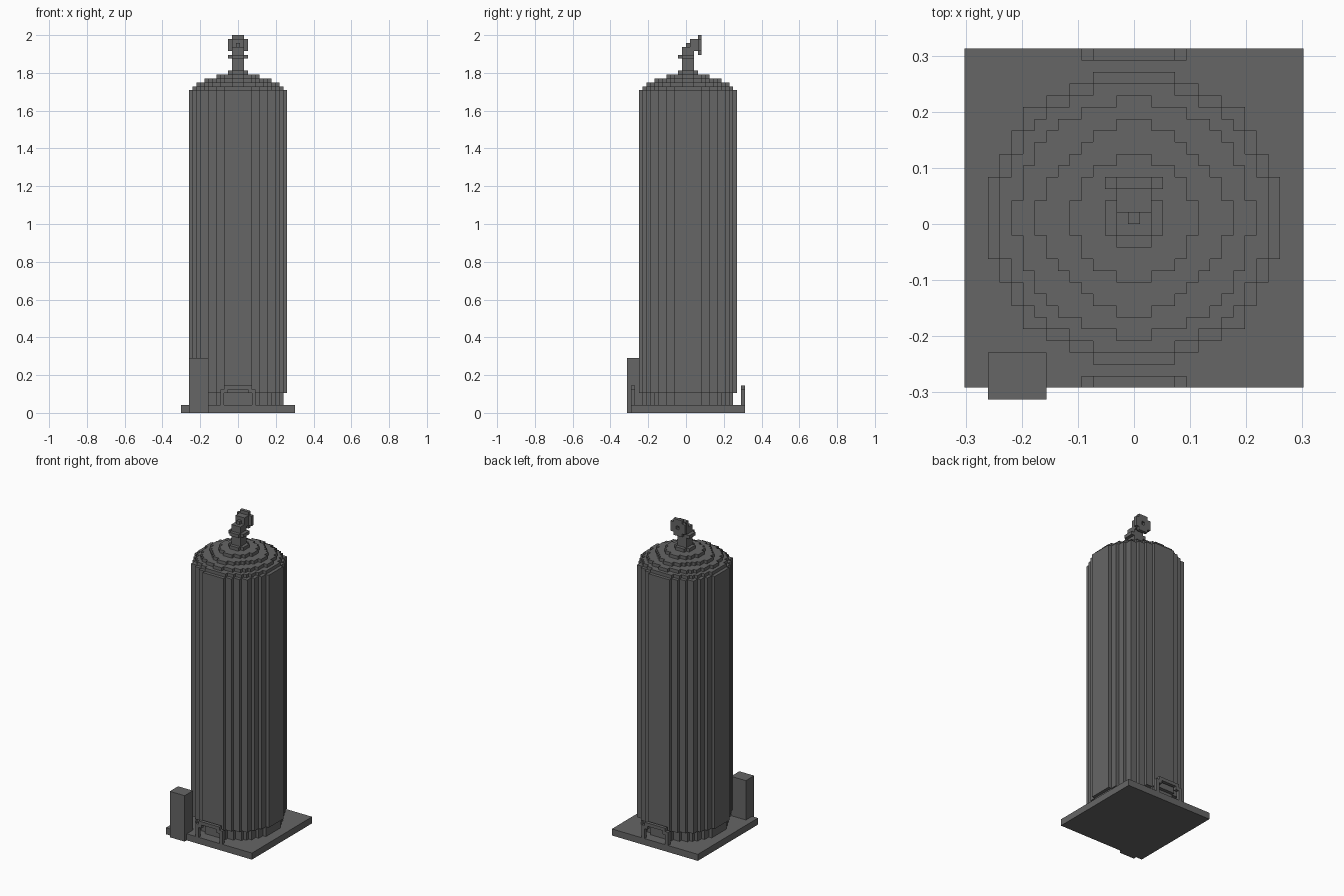
import bpy, bmesh

old = bpy.data.objects.get("Cube")
if old:
    bpy.data.objects.remove(old, do_unlink=True)

V = 2 / 96                      # size of one block
GREY = (0.133, 0.133, 0.133, 1)

mat = bpy.data.materials.new("dark grey")
mat.use_nodes = True
mat.diffuse_color = GREY
mat.node_tree.nodes["Principled BSDF"].inputs["Base Color"].default_value = GREY


def finish(name, bm):
    """Scale from block units, centre the model and link the part."""
    bmesh.ops.recalc_face_normals(bm, faces=bm.faces)
    for v in bm.verts:
        v.co.y += 0.5
        v.co *= V
    mesh = bpy.data.meshes.new(name)
    bm.to_mesh(mesh)
    bm.free()
    mesh.materials.append(mat)
    obj = bpy.data.objects.new(name, mesh)
    bpy.context.collection.objects.link(obj)


def boxes(name, *ranges):
    """Boxes given as (x0, x1, y0, y1, z0, z1) in block units."""
    bm = bmesh.new()
    for x0, x1, y0, y1, z0, z1 in ranges:
        for v in bmesh.ops.create_cube(bm, size=1)["verts"]:
            v.co.x = x1 if v.co.x > 0 else x0
            v.co.y = y1 if v.co.y > 0 else y0
            v.co.z = z1 if v.co.z > 0 else z0
    finish(name, bm)


def disc(name, rows, z0, z1):
    """Stepped round slab; rows holds the half width of each block row."""
    quarter = []
    for j, w in enumerate(rows):
        if j and w != rows[j - 1]:
            quarter.append((w + 0.5, j - 0.5))
        if j == len(rows) - 1 or rows[j + 1] != w:
            quarter.append((w + 0.5, j + 0.5))
    half = quarter + [(-x, y) for x, y in reversed(quarter)]
    outline = half + [(-x, -y) for x, y in half]
    bm = bmesh.new()
    face = bm.faces.new([bm.verts.new((x, y, z0)) for x, y in outline])
    top = bmesh.ops.extrude_face_region(bm, geom=[face], use_keep_orig=True)["geom"]
    for v in top:
        if isinstance(v, bmesh.types.BMVert):
            v.co.z = z1
    finish(name, bm)


# Base slab and control box
boxes("base", (-14.5, 14.5, -14.5, 14.5, 0, 2))
boxes("control_box", (-12.5, -7.5, -15.5, -11.5, 0, 14))

# Tank body with recessed foot
wide = [12] * 4 + [11, 11, 10, 10, 9, 9, 7, 5, 3]
shoulder = [11] * 4 + [10, 10, 9, 9, 8, 7, 5, 3]
disc("tank_foot", shoulder, 2, 5)
disc("tank_body", wide, 5, 82)

# Stepped dome
dome = [shoulder,
        [10, 10, 9, 9, 9, 8, 8, 7, 6, 4, 1],
        [8, 8, 7, 7, 6, 5, 4, 3, 1],
        [5, 5, 4, 4, 3, 1],
        [2, 2, 1]]
for i, rows in enumerate(dome):
    disc(f"dome_step_{i + 1}", rows, 82 + i, 83 + i)

# Arched handles at the front and back edges
for name, y in (("front_handle", -14), ("back_handle", 14)):
    a, b = y - 0.5, y + 0.5
    parts = [(-3.5, 3.5, a, b, 6, 7)]
    for s in (-1, 1):
        parts.append((s * 4 - 0.5, s * 4 + 0.5, a, b, 2, 6))
        parts.append((s * 3 - 0.5, s * 3 + 0.5, a, b, 5, 6))
    boxes(name, *parts)

# Neck, collar and bent outlet
boxes("neck", (-1.5, 1.5, -1.5, 1.5, 87, 92))
boxes("collar", (-2.5, 2.5, -1.5, 1.5, 90, 91),
      (-1.5, 1.5, -2.5, -1.5, 90, 91))
boxes("elbow", (-1.5, 1.5, -1.5, 2.5, 92, 93),
      (-1.5, 1.5, 0.5, 2.5, 93, 95),
      (-0.5, 0.5, -0.5, 0.5, 93, 94))

# Outlet flange with a centre hole
boxes("flange", (-1.5, 1.5, 2.5, 3.5, 91, 92),
      (-2.5, 2.5, 2.5, 3.5, 92, 93),
      (-2.5, -0.5, 2.5, 3.5, 93, 94),
      (0.5, 2.5, 2.5, 3.5, 93, 94),
      (-2.5, 2.5, 2.5, 3.5, 94, 95),
      (-1.5, 1.5, 2.5, 3.5, 95, 96))
